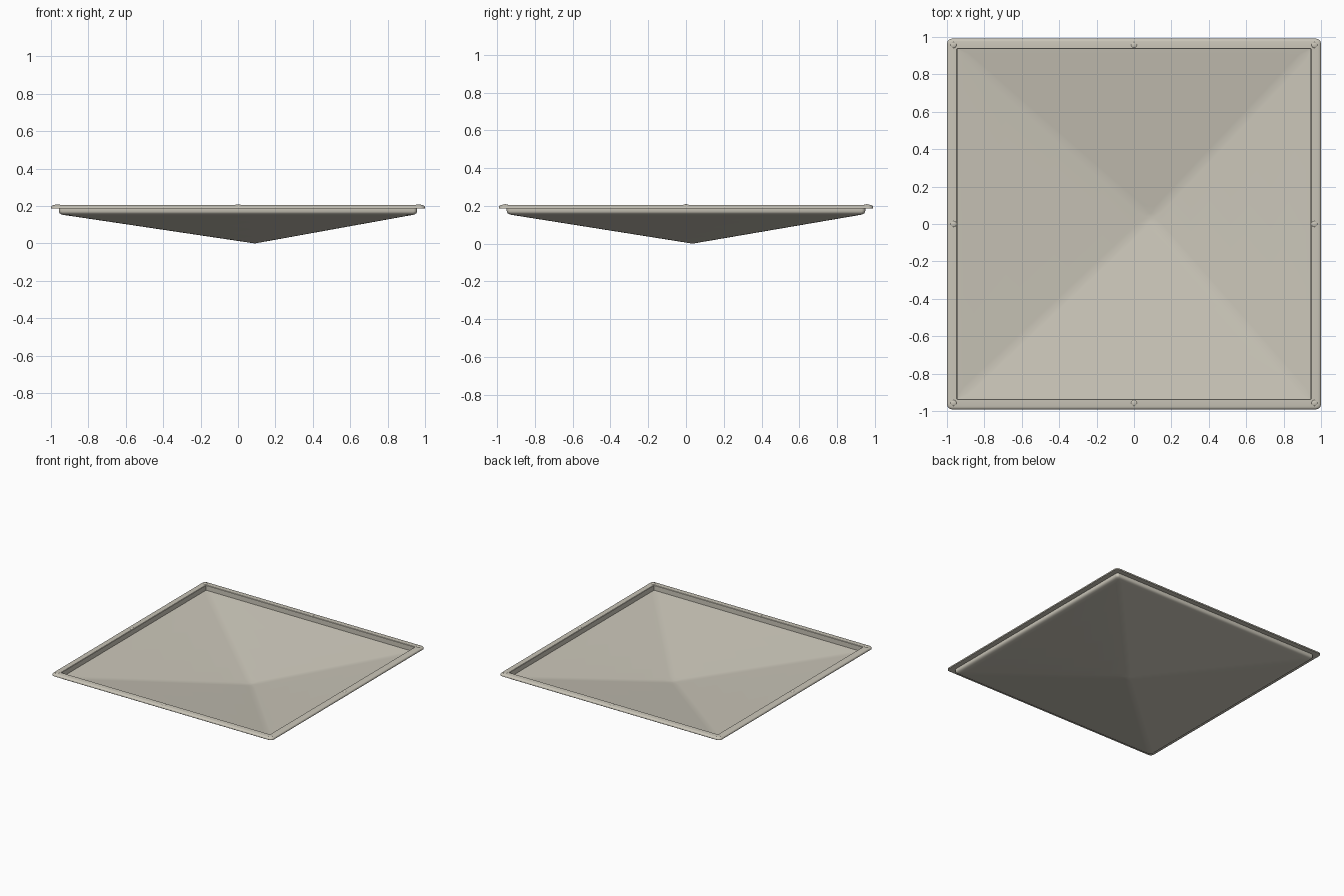
import bpy, bmesh, math
from mathutils import Vector

cube = bpy.data.objects.get("Cube")
if cube:
    bpy.data.objects.remove(cube, do_unlink=True)

stone = bpy.data.materials.new("warm_grey")
stone.use_nodes = True
colour = (0.59, 0.56, 0.48, 1)
stone.diffuse_color = colour
stone.node_tree.nodes["Principled BSDF"].inputs["Base Color"].default_value = colour

APEX = Vector((0.09, 0.035))   # low point of the tray, off centre
Y_INSET = 0.009                # the tray is slightly shorter than it is wide
CORNER_STEPS = 6


def rounded_ring(bm, half, z, radius, shift=0.0):
    """Rounded rectangle of vertices, moved towards the apex by shift."""
    hy = half - Y_INSET * min(1, half)
    verts = []
    for q, (sx, sy) in enumerate(((1, 1), (-1, 1), (-1, -1), (1, -1))):
        for i in range(CORNER_STEPS + 1):
            a = (q + i / CORNER_STEPS) * math.pi / 2
            x = sx * (half - radius) + radius * math.cos(a) + APEX.x * shift
            y = sy * (hy - radius) + radius * math.sin(a) + APEX.y * shift
            verts.append(bm.verts.new((x, y, z)))
    return verts


def slope(edge, edge_z, edge_radius, low_z):
    """Ring settings for a pyramid surface, from the edge to the apex."""
    rings = [(edge, edge_z, edge_radius, 0)]
    for t in (0.03, 0.25, 0.5, 0.75, 0.93, 0.975):
        half = edge * (1 - t)
        rings.append((half, edge_z + (low_z - edge_z) * t,
                      min(0.035, half * 0.8), t))
    return rings


# Cross-section: inner floor, inner wall, rolled rim, outer wall, underside
floor = slope(0.945, 0.163, 0.004, 0.012)[::-1]
rim = [
    (0.945, 0.202, 0.004, 0), (0.948, 0.205, 0.006, 0),
    (0.984, 0.205, 0.020, 0), (0.993, 0.203, 0.024, 0),
    (0.998, 0.199, 0.027, 0), (1.000, 0.194, 0.028, 0),
    (1.000, 0.187, 0.028, 0), (0.958, 0.187, 0.020, 0),
]
skirt = [(0.958, 0.172, 0.020, 0), (0.955, 0.163, 0.020, 0),
         (0.948, 0.157, 0.020, 0)]
underside = slope(0.936, 0.153, 0.020, 0.0)

bm = bmesh.new()
loops = [rounded_ring(bm, *r) for r in floor + rim + skirt + underside]
for a, b in zip(loops, loops[1:]):
    n = len(a)
    for i in range(n):
        j = (i + 1) % n
        bm.faces.new((a[i], a[j], b[j], b[i]))
for ring, z in ((loops[0], 0.014), (loops[-1], 0.0)):
    tip = bm.verts.new((APEX.x, APEX.y, z))
    for i in range(len(ring)):
        bm.faces.new((ring[i], ring[(i + 1) % len(ring)], tip))
bmesh.ops.recalc_face_normals(bm, faces=bm.faces)


def finish(bm, name):
    mesh = bpy.data.meshes.new(name)
    bm.to_mesh(mesh)
    bm.free()
    mesh.materials.append(stone)
    obj = bpy.data.objects.new(name, mesh)
    bpy.context.collection.objects.link(obj)
    bpy.ops.object.select_all(action='DESELECT')
    obj.select_set(True)
    bpy.context.view_layer.objects.active = obj
    bpy.ops.object.shade_smooth_by_angle(angle=math.radians(35))
    return obj


finish(bm, "sloped_tray")

# Small domed nubs on the rim corners and the middle of each side
for x in (-1, 0, 1):
    for y in (-1, 0, 1):
        if x or y:
            nub = bmesh.new()
            bmesh.ops.create_uvsphere(nub, u_segments=16, v_segments=10, radius=0.016)
            bmesh.ops.scale(nub, vec=(1, 1, 0.3), verts=nub.verts)
            bmesh.ops.translate(nub, vec=(x * 0.965, y * 0.957, 0.204), verts=nub.verts)
            finish(nub, "rim_nub")
